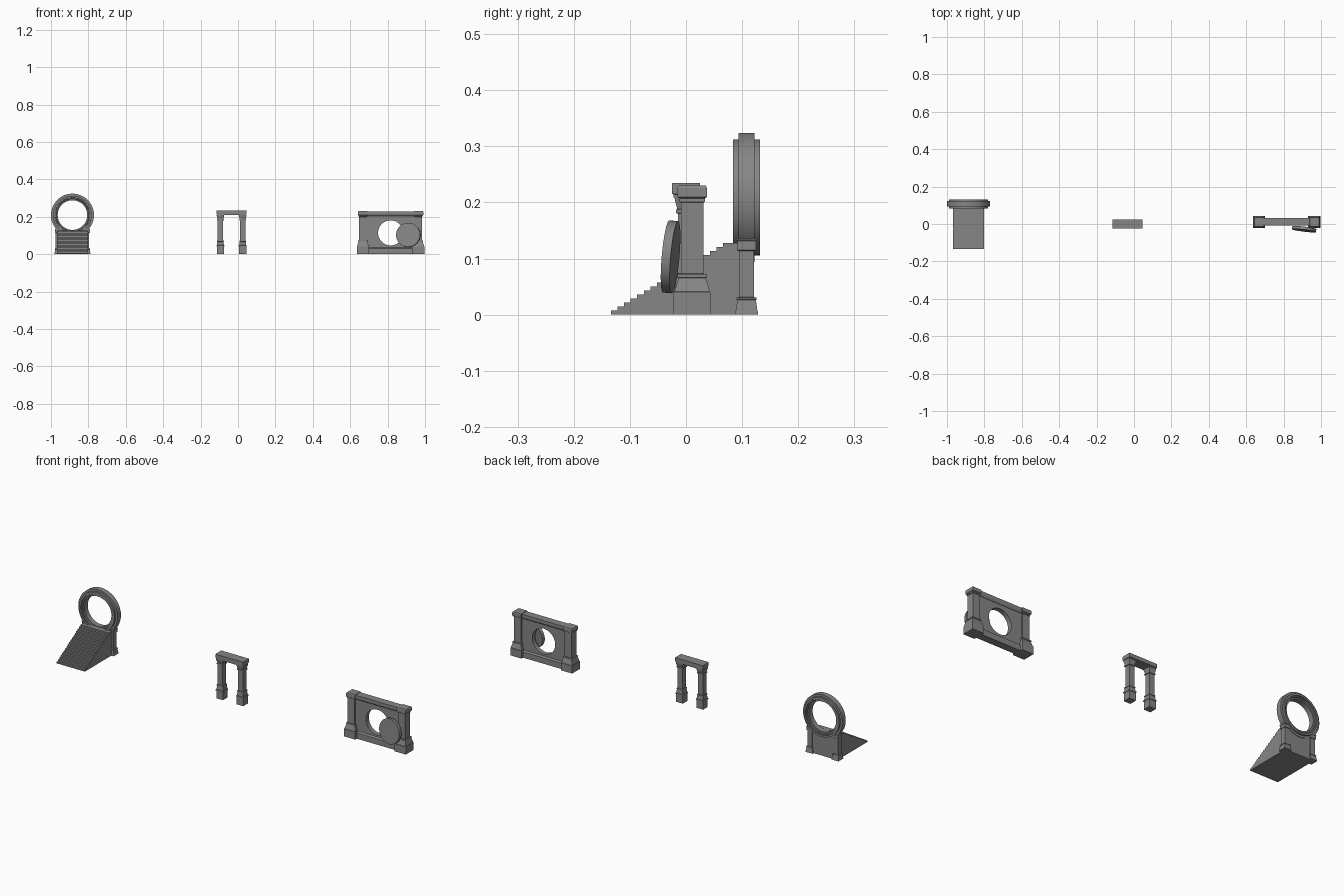
import bpy, bmesh, math
from mathutils import Matrix

if "Cube" in bpy.data.objects:
    bpy.data.objects.remove(bpy.data.objects["Cube"])

# Dark grey stone
stone = bpy.data.materials.new("dark_stone")
stone.diffuse_color = (0.24, 0.24, 0.24, 1)
stone.use_nodes = True
stone.node_tree.nodes["Principled BSDF"].inputs["Base Color"].default_value = stone.diffuse_color


def finish(name, bm, smooth=False):
    bmesh.ops.recalc_face_normals(bm, faces=bm.faces)
    me = bpy.data.meshes.new(name)
    bm.to_mesh(me)
    bm.free()
    me.materials.append(stone)
    ob = bpy.data.objects.new(name, me)
    bpy.context.collection.objects.link(ob)
    if smooth:
        bpy.ops.object.select_all(action='DESELECT')
        bpy.context.view_layer.objects.active = ob
        ob.select_set(True)
        bpy.ops.object.shade_smooth_by_angle(angle=math.radians(30))
    return ob


def stack(name, x, y, profile, hx=0.0):
    """Square moulded pier: profile of (half width, z); hx lengthens it in x."""
    bm = bmesh.new()
    rings = [[bm.verts.new((x + sx * (h + hx), y + sy * h, z))
              for sx, sy in ((-1, -1), (1, -1), (1, 1), (-1, 1))] for h, z in profile]
    for a, b in zip(rings, rings[1:]):
        for i in range(4):
            j = (i + 1) % 4
            bm.faces.new((a[i], a[j], b[j], b[i]))
    bm.faces.new(rings[0])
    bm.faces.new(rings[-1])
    return finish(name, bm)


def extrude_x(name, pts, x0, x1):
    """Closed (y, z) outline extruded along x."""
    bm = bmesh.new()
    a = [bm.verts.new((x0, y, z)) for y, z in pts]
    b = [bm.verts.new((x1, y, z)) for y, z in pts]
    for i in range(len(pts)):
        j = (i + 1) % len(pts)
        bm.faces.new((a[i], a[j], b[j], b[i]))
    bm.faces.new(a)
    bm.faces.new(b)
    return finish(name, bm)


def lathe_y(name, pts, centre, n=48):
    """Closed (radius, y) outline revolved around a y axis."""
    bm = bmesh.new()
    cx, cy, cz = centre
    rings = []
    for k in range(n):
        t = 2 * math.pi * k / n
        rings.append([bm.verts.new((cx + r * math.cos(t), cy + y, cz + r * math.sin(t)))
                      for r, y in pts])
    m = len(pts)
    for k in range(n):
        a, b = rings[k], rings[(k + 1) % n]
        for i in range(m):
            j = (i + 1) % m
            bm.faces.new((a[i], a[j], b[j], b[i]))
    return finish(name, bm, True)


def disc(name, r, depth, mat, n=48):
    bm = bmesh.new()
    bmesh.ops.create_cone(bm, cap_ends=True, segments=n, radius1=r, radius2=r,
                          depth=depth, matrix=mat)
    return finish(name, bm, True)


# --- Ring gate with stairs ---
GX, GY = -0.885, 0.108
half = [(0.079, 0.014), (0.086, 0.014), (0.088, 0.019), (0.093, 0.019), (0.094, 0.024),
        (0.1035, 0.024), (0.1035, 0.014), (0.115, 0.014)]
lathe_y("gate_ring", half + [(r, -y) for r, y in reversed(half)], (GX, GY, 0.209))

gate_post = [(0.0205, 0), (0.0205, 0.004), (0.0195, 0.006), (0.0165, 0.026), (0.018, 0.027),
             (0.018, 0.030), (0.0135, 0.031), (0.0135, 0.113), (0.0165, 0.115),
             (0.0165, 0.131), (0.018, 0.132), (0.018, 0.135)]
for side, s in (("left", -1), ("right", 1)):
    stack(f"gate_post_{side}", GX + s * 0.076, GY, gate_post)
stack("gate_wall", GX, GY, [(0.011, 0), (0.011, 0.127)], hx=0.065)

N, Y0, Y1, TOP = 18, -0.134, 0.078, 0.128
steps = [(Y0, 0)]
for i in range(N):
    z = TOP * (i + 1) / N
    steps += [(Y0 + (Y1 - Y0) * i / N, z), (Y0 + (Y1 - Y0) * (i + 1) / N, z)]
steps[-1] = (0.097, TOP)
steps.append((0.097, 0))
extrude_x("stairs", steps, -0.968, -0.802)

# --- Doorway of two piers and a lintel ---
pier = [(0.0195, 0), (0.0195, 0.040), (0.0215, 0.041), (0.0215, 0.047), (0.019, 0.048),
        (0.0165, 0.066), (0.018, 0.067), (0.018, 0.072), (0.0145, 0.073), (0.0145, 0.180),
        (0.018, 0.181), (0.018, 0.187), (0.0155, 0.188), (0.0195, 0.203), (0.0205, 0.209)]
for side, x in (("left", -0.094), ("right", 0.025)):
    stack(f"doorway_pier_{side}", x, 0, pier)
stack("doorway_lintel", -0.0345, 0,
      [(0.022, 0.209), (0.022, 0.214), (0.025, 0.215), (0.025, 0.235)], hx=0.056)

# --- Wall with round opening and leaning stone door ---
WX, WY = 0.816, 0.011
column = [(0.033, 0), (0.033, 0.040), (0.0315, 0.041), (0.0245, 0.065), (0.026, 0.066),
          (0.026, 0.072), (0.020, 0.073), (0.020, 0.200), (0.0225, 0.201), (0.0225, 0.207),
          (0.0265, 0.210), (0.0265, 0.226), (0.024, 0.230)]
for side, s in (("left", -1), ("right", 1)):
    stack(f"wall_column_{side}", WX + s * 0.148, WY, column)

wall = extrude_x("wall_panel", [(WY - 0.012, 0), (WY + 0.012, 0),
                                (WY + 0.012, 0.215), (WY - 0.012, 0.215)],
                 WX - 0.14, WX + 0.14)
cutter = disc("opening_cutter", 0.067, 0.2,
              Matrix.Translation((WX, WY, 0.114)) @ Matrix.Rotation(math.pi / 2, 4, 'X'))
cutter.hide_render = True
mod = wall.modifiers.new("opening", 'BOOLEAN')
mod.operation = 'DIFFERENCE'
mod.solver = 'EXACT'
mod.object = cutter
bpy.ops.object.select_all(action='DESELECT')
bpy.context.view_layer.objects.active = wall
wall.select_set(True)
bpy.ops.object.modifier_apply(modifier=mod.name)
bpy.data.objects.remove(cutter, do_unlink=True)

stack("wall_plinth", WX, WY, [(0.020, 0), (0.020, 0.031), (0.012, 0.037)], hx=0.125)
stack("wall_cornice", WX, WY, [(0.013, 0.203), (0.016, 0.206), (0.020, 0.212),
                               (0.020, 0.228)], hx=0.125)

disc("round_door", 0.0645, 0.016,
     Matrix.Translation((0.910, -0.0275, 0.103))
     @ Matrix.Rotation(math.radians(-7), 4, 'Z')
     @ Matrix.Rotation(math.radians(85), 4, 'X'))
